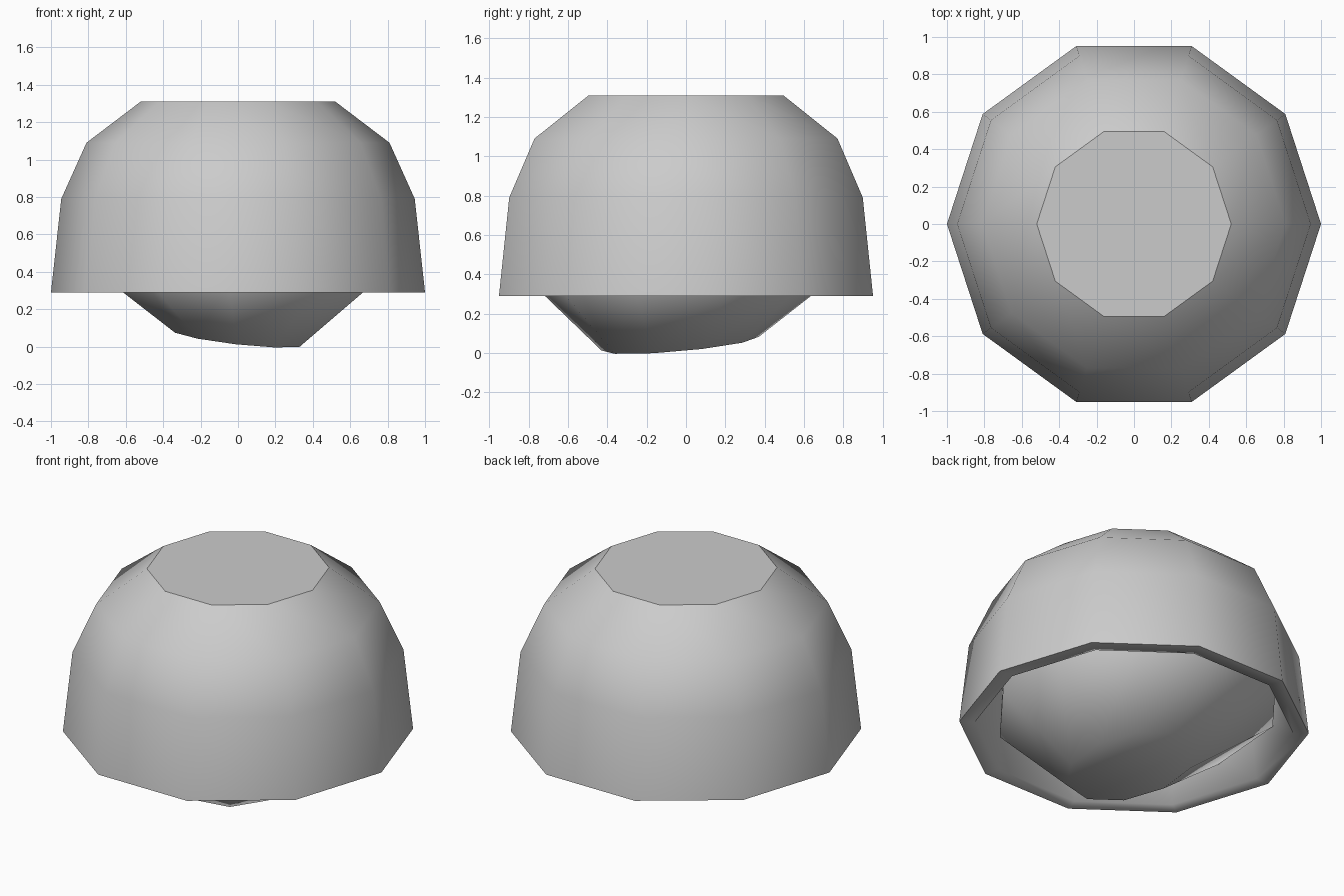
import bpy, bmesh
from math import cos, sin, radians

cube = bpy.data.objects.get("Cube")
if cube:
    bpy.data.objects.remove(cube, do_unlink=True)

SIDES = 10

grey = bpy.data.materials.new("plain grey")
grey.use_nodes = True
colour = (0.6, 0.6, 0.6, 1)
grey.diffuse_color = colour
grey.node_tree.nodes["Principled BSDF"].inputs["Base Color"].default_value = colour


def lofted(name, rings, sharp_rings, turn=0):
    """Skin ten-sided rings (cx, cy, z, rx, ry, tilt_x, tilt_y) and cap both ends."""
    bm = bmesh.new()
    loops = []
    for cx, cy, z, rx, ry, tx, ty in rings:
        loop = []
        for i in range(SIDES):
            a = radians(turn + 360 * i / SIDES)
            x, y = rx * cos(a), ry * sin(a)
            loop.append(bm.verts.new((cx + x, cy + y, z + tx * x + ty * y)))
        loops.append(loop)
    for low, high in zip(loops, loops[1:]):
        for i in range(SIDES):
            j = (i + 1) % SIDES
            bm.faces.new((low[i], low[j], high[j], high[i]))
    bm.faces.new(loops[0])
    bm.faces.new(loops[-1])
    bmesh.ops.recalc_face_normals(bm, faces=bm.faces)
    for f in bm.faces:
        f.smooth = True
    for k in sharp_rings:
        for i in range(SIDES):
            bm.edges.get((loops[k][i], loops[k][(i + 1) % SIDES])).smooth = False
    mesh = bpy.data.meshes.new(name)
    bm.to_mesh(mesh)
    bm.free()
    mesh.materials.append(grey)
    obj = bpy.data.objects.new(name, mesh)
    bpy.context.collection.objects.link(obj)
    return obj


def level(r, z):
    return (0, 0, z, r, r, 0, 0)


# Hollow dome: outside from the flat crown down to the rim, then back up inside
dome = [(0.52, 1.31), (0.81, 1.09), (0.945, 0.79), (1.0, 0.29),
        (0.91, 0.29), (0.86, 0.77), (0.74, 1.03), (0.47, 1.22)]
lofted("domed_shell", [level(r, z) for r, z in dome], sharp_rings=(0, 3))

# Tilted core filling the dome and bulging out below it
lofted("inner_core", [
    (0, -0.03, 0.047, 0.35, 0.40, -0.11, 0.09),
    (-0.02, 0.01, 0.41, 0.82, 0.82, -0.05, 0.04),
    (0, 0, 0.75, 0.78, 0.78, -0.03, 0.03),
    (0, 0, 1.0, 0.55, 0.55, 0, 0),
], sharp_rings=(), turn=16)
